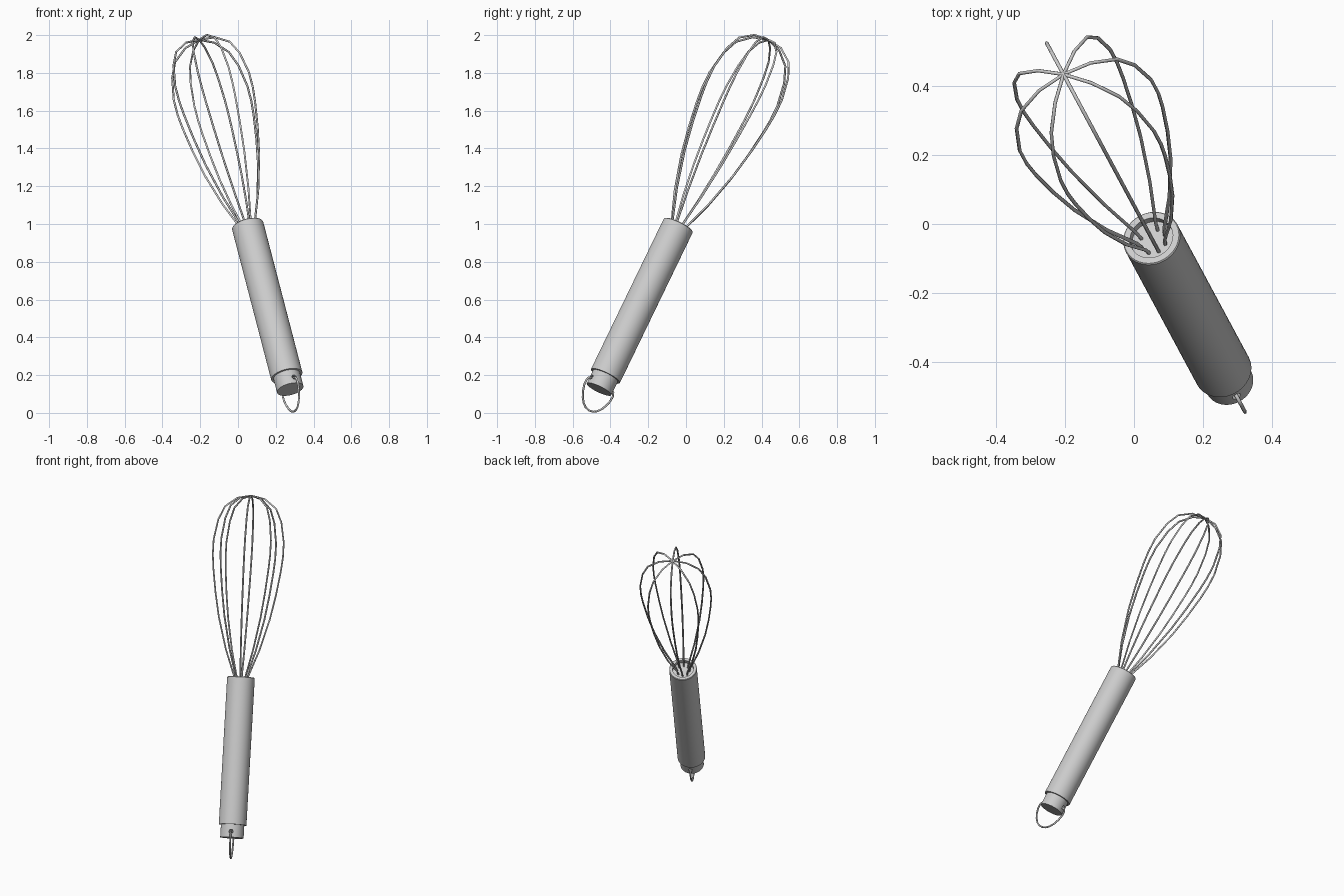
import bpy, bmesh, math
from mathutils import Matrix, Vector

cube = bpy.data.objects.get("Cube")
if cube:
    bpy.data.objects.remove(cube)


def material(name, color):
    m = bpy.data.materials.new(name)
    m.use_nodes = True
    m.diffuse_color = color
    m.node_tree.nodes["Principled BSDF"].inputs["Base Color"].default_value = color
    return m


steel = material("brushed_steel", (0.6, 0.6, 0.6, 1))

# Tilted frame: Z runs along the whisk, X lies in the upright plane through it,
# and the origin is the centre of the handle's top rim
axis = Vector((-0.228, 0.424, 0.876)).normalized()
side = Vector((0, 0, 1)).cross(axis).normalized()
up = axis.cross(side).normalized() * -1
up = up if up.z > 0 else -up
side = axis.cross(up)
REACH = 1.12
origin = Vector((-0.205, 0.435, 1.975)) - axis * REACH
frame = Matrix.Translation(origin) @ Matrix((up, side, axis)).transposed().to_4x4()


def add(name, data):
    obj = bpy.data.objects.new(name, data)
    bpy.context.collection.objects.link(obj)
    data.materials.append(steel)
    obj.matrix_world = frame
    return obj


def activate(obj):
    bpy.ops.object.select_all(action='DESELECT')
    obj.select_set(True)
    bpy.context.view_layer.objects.active = obj


def lathe(name, profile, steps=48):
    """Turn a (radius, height) profile around the whisk's axis."""
    bm = bmesh.new()
    verts = [bm.verts.new((r, 0, z)) for r, z in profile]
    edges = [bm.edges.new(pair) for pair in zip(verts, verts[1:])]
    bmesh.ops.spin(bm, geom=verts + edges, cent=(0, 0, 0), axis=(0, 0, 1),
                   angle=math.tau, steps=steps)
    bmesh.ops.remove_doubles(bm, verts=bm.verts, dist=0.0001)
    bmesh.ops.recalc_face_normals(bm, faces=bm.faces)
    mesh = bpy.data.meshes.new(name)
    bm.to_mesh(mesh)
    bm.free()
    return add(name, mesh)


def wire(name, half, turn=0):
    """Bend a wire through half a loop of (radius, height) points and its mirror."""
    loop = half[::-1] + [(-r, z) for r, z in half if r > 0]
    curve = bpy.data.curves.new(name, 'CURVE')
    curve.dimensions = '3D'
    curve.bevel_depth = 0.0055
    curve.bevel_resolution = 1
    curve.use_fill_caps = True
    spline = curve.splines.new('POLY')
    spline.points.add(len(loop) - 1)
    for point, (r, z) in zip(spline.points, loop):
        point.co = (r * math.cos(turn), r * math.sin(turn), z, 1)
    return add(name, curve)


# Handle tube with a shallow recess in its top
BOTTOM = -0.911
handle = lathe("handle", [(0, BOTTOM), (0.085, BOTTOM), (0.085, -0.004), (0.082, 0),
                          (0.064, 0), (0.064, -0.025), (0, -0.025)])

# Narrower end cap, drilled across for the hanging loop
cap = lathe("end_cap", [(0, BOTTOM + 0.01), (0.072, BOTTOM + 0.01),
                        (0.072, BOTTOM - 0.08), (0, BOTTOM - 0.08)])
drill_mesh = bpy.data.meshes.new("drill")
bm = bmesh.new()
bmesh.ops.create_cone(bm, cap_ends=True, segments=16, radius1=0.013, radius2=0.013, depth=0.3,
                      matrix=Matrix.Translation((0, 0, BOTTOM - 0.045))
                      @ Matrix.Rotation(math.pi / 2, 4, 'Y'))
bm.to_mesh(drill_mesh)
bm.free()
drill = add("drill", drill_mesh)
drill.hide_render = True
bpy.context.view_layer.update()
cut = cap.modifiers.new("hole", 'BOOLEAN')
cut.operation = 'DIFFERENCE'
cut.solver = 'EXACT'
cut.object = drill
activate(cap)
bpy.ops.object.modifier_apply(modifier=cut.name)
bpy.data.objects.remove(drill)

for part in (handle, cap):
    activate(part)
    bpy.ops.object.shade_smooth_by_angle(angle=math.radians(30))

# Hanging loop, from the tip round to the drilled hole
hanger = [(0, 0.207), (0.025, 0.202), (0.047, 0.187), (0.066, 0.163), (0.081, 0.132),
          (0.09, 0.1), (0.091, 0.072), (0.083, 0.053), (0.065, 0.045), (0, 0.045)]
wire("hanging_loop", [(r, BOTTOM - d) for r, d in hanger])

# Four balloon wires crossing at the tip
balloon = [(0, 0), (0.085, 0.017), (0.158, 0.073), (0.195, 0.155), (0.217, 0.28),
           (0.217, 0.37), (0.209, 0.455), (0.188, 0.6), (0.158, 0.755), (0.104, 0.95),
           (0.045, 1.11), (0.037, 1.15)]
for i in range(4):
    wire(f"balloon_wire_{i + 1}", [(r, REACH - d) for r, d in balloon], i * math.pi / 4)
